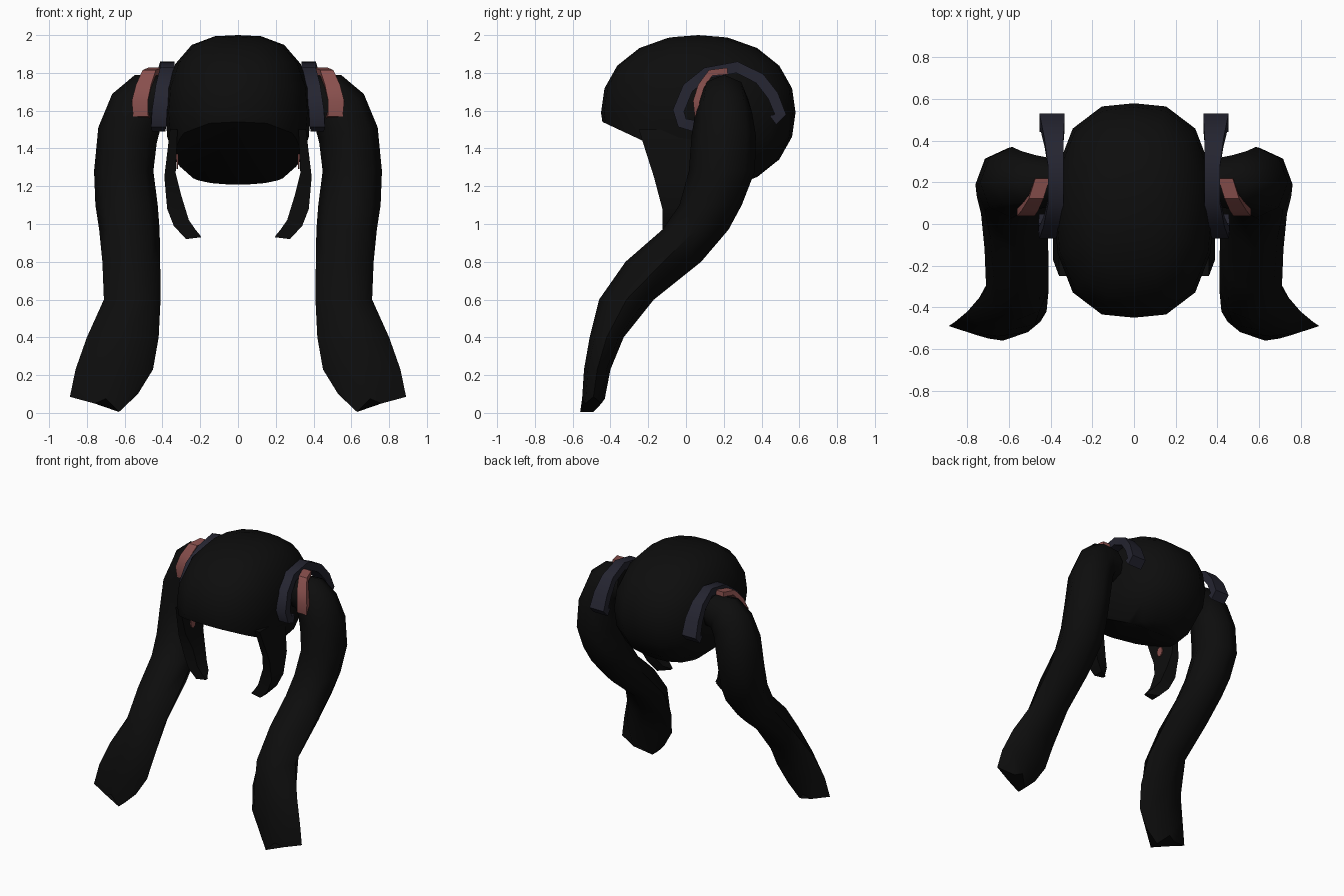
import bpy, bmesh
from math import sin, cos, pi, radians
from mathutils import Vector

if "Cube" in bpy.data.objects:
    bpy.data.objects.remove(bpy.data.objects["Cube"])


def material(name, rgb):
    m = bpy.data.materials.new(name)
    m.use_nodes = True
    m.diffuse_color = (*rgb, 1)
    m.node_tree.nodes["Principled BSDF"].inputs["Base Color"].default_value = (*rgb, 1)
    return m


BLACK = material("black hair", (0.004, 0.004, 0.004))
NAVY = material("dark navy", (0.018, 0.018, 0.03))
RED = material("dusty red", (0.25, 0.08, 0.075))


def finish(name, bm, mat, angle=50):
    bmesh.ops.recalc_face_normals(bm, faces=bm.faces)
    me = bpy.data.meshes.new(name)
    bm.to_mesh(me)
    bm.free()
    me.materials.append(mat)
    ob = bpy.data.objects.new(name, me)
    bpy.context.collection.objects.link(ob)
    bpy.ops.object.select_all(action="DESELECT")
    ob.select_set(True)
    bpy.context.view_layer.objects.active = ob
    bpy.ops.object.shade_smooth_by_angle(angle=radians(angle))
    return ob


def loft(name, rings, mat, side, angle=50):
    """Skin a list of equal rings, capping both ends; side flips x."""
    bm = bmesh.new()
    rows = [[bm.verts.new((p[0] * side, p[1], p[2])) for p in r] for r in rings]
    n = len(rows[0])
    for a, b in zip(rows, rows[1:]):
        for i in range(n):
            j = (i + 1) % n
            bm.faces.new((a[i], a[j], b[j], b[i]))
    bm.faces.new(rows[0])
    bm.faces.new(rows[-1])
    return finish(name, bm, mat, angle)


def strip(name, path, thick, mat, side):
    """Flat band along a path of (x, y, z, width), its width running along x."""
    pts = [Vector(p[:3]) for p in path]
    rings = []
    for i, p in enumerate(pts):
        t = pts[min(i + 1, len(pts) - 1)] - pts[max(i - 1, 0)]
        n = Vector((1, 0, 0)).cross(t).normalized() * thick / 2
        w = Vector((path[i][3] / 2, 0, 0))
        rings.append([p - w - n, p + w - n, p + w + n, p - w + n])
    return loft(name, rings, mat, side, 40)


# Hair cap: squared-off ellipsoid, cut by a slope under the fringe
bm = bmesh.new()
bmesh.ops.create_uvsphere(bm, u_segments=16, v_segments=10, radius=1)
for v in bm.verts:
    for _ in range(8):
        f = abs(v.co.x) ** 3 + abs(v.co.y) ** 2.2 + abs(v.co.z) ** 2.2
        v.co *= f ** (-1 / 2.4)
    v.co = (v.co.x * 0.385, v.co.y * 0.515 + 0.065, v.co.z * 0.41 + 1.59)
bmesh.ops.bisect_plane(bm, geom=bm.verts[:] + bm.edges[:] + bm.faces[:],
                       plane_co=(0, -0.42, 1.53), plane_no=(0, -0.42, -0.9),
                       clear_outer=True)
bmesh.ops.holes_fill(bm, edges=[e for e in bm.edges if e.is_boundary])
finish("hair_cap", bm, BLACK)

# Tail sections: centre x, y, z, half width, half depth, tilt in degrees
TAIL = [(0.37, 0.2, 1.66, 0.13, 0.11, 80), (0.47, 0.2, 1.66, 0.15, 0.13, 60),
        (0.54, 0.2, 1.59, 0.16, 0.15, 38), (0.585, 0.2, 1.47, 0.16, 0.17, 15),
        (0.605, 0.19, 1.28, 0.157, 0.175, 0), (0.59, 0.13, 1.1, 0.165, 0.165, 0),
        (0.575, 0.05, 0.97, 0.16, 0.175, 0), (0.565, -0.12, 0.8, 0.153, 0.2, 0),
        (0.56, -0.315, 0.6, 0.15, 0.145, 0), (0.61, -0.42, 0.4, 0.19, 0.09, 0),
        (0.655, -0.47, 0.23, 0.205, 0.07, 0)]
# Ragged tip: x, z from the outer to the inner corner
TIP = [(0.89, 0.085), (0.76, 0.05), (0.70, 0.075), (0.63, 0.005), (0.53, 0.1)]

# Side lock rows: outer x, z, inner x, z, front y, back y
LOCK = [(0.36, 1.5, 0.32, 1.5, -0.25, 0.06), (0.39, 1.25, 0.33, 1.27, -0.17, 0.04),
        (0.375, 1.08, 0.30, 1.15, -0.125, 0.02), (0.34, 0.99, 0.26, 1.02, -0.125, -0.01),
        (0.275, 0.92, 0.225, 0.97, -0.12, -0.04), (0.195, 0.93, 0.2, 0.94, -0.115, -0.09)]

# Hair clip arch and tie loop: x, y, z, width
CLIP = [(0.42, 0.04, 1.52, 0.07), (0.42, -0.02, 1.535, 0.08), (0.415, -0.04, 1.6, 0.08),
        (0.395, 0.01, 1.72, 0.08), (0.375, 0.11, 1.8, 0.075), (0.375, 0.27, 1.83, 0.075),
        (0.385, 0.39, 1.77, 0.09), (0.39, 0.46, 1.68, 0.11), (0.395, 0.5, 1.58, 0.12),
        (0.395, 0.46, 1.55, 0.12)]
TIE = [(0.44, 0.22, 1.81, 0.07), (0.47, 0.13, 1.8, 0.07), (0.5, 0.08, 1.73, 0.08),
       (0.52, 0.055, 1.65, 0.085), (0.515, 0.06, 1.58, 0.08), (0.49, 0.11, 1.575, 0.06)]

for side, label in ((1, "left"), (-1, "right")):
    # Twin tail
    rings = []
    for x, y, z, w, d, tilt in TAIL:
        c, s = cos(radians(tilt)), sin(radians(tilt))
        ang = [i * pi / 4 for i in range(8)]
        rings.append([(x + w * cos(a) * c, y + d * sin(a), z + w * cos(a) * s) for a in ang])
    tip = [TIP[min(i, 8 - i)] for i in range(8)]
    rings.append([(x, -0.5 - z + 0.05 * sin(i * pi / 4) + 0.07, z) if z < 0.02 else
                  (x, -0.49 + 0.06 * sin(i * pi / 4), z) for i, (x, z) in enumerate(tip)])
    # Let the lowest point of the tip reach furthest forward
    rings[-1] = [(x, y - 0.09 if z < 0.02 else y, z) for x, y, z in rings[-1]]
    loft(label + "_tail", rings, BLACK, side)

    # Curved lock in front of the ear
    rows = [[(xo, f, zo), (xo, b, zo), (xi, b, zi), (xi, f, zi)]
            for xo, zo, xi, zi, f, b in LOCK]
    loft(label + "_side_lock", rows, BLACK, side)

    # Clip, tie and the small bead inside the lock
    strip(label + "_hair_clip", CLIP, 0.06, NAVY, side)
    strip(label + "_hair_tie", TIE, 0.035, RED, side)
    disc = [[(x, -0.09 + 0.03 * cos(i * pi / 4), 1.33 + 0.04 * sin(i * pi / 4))
             for i in range(8)] for x in (0.318, 0.326)]
    loft(label + "_lock_bead", disc, RED, side)
